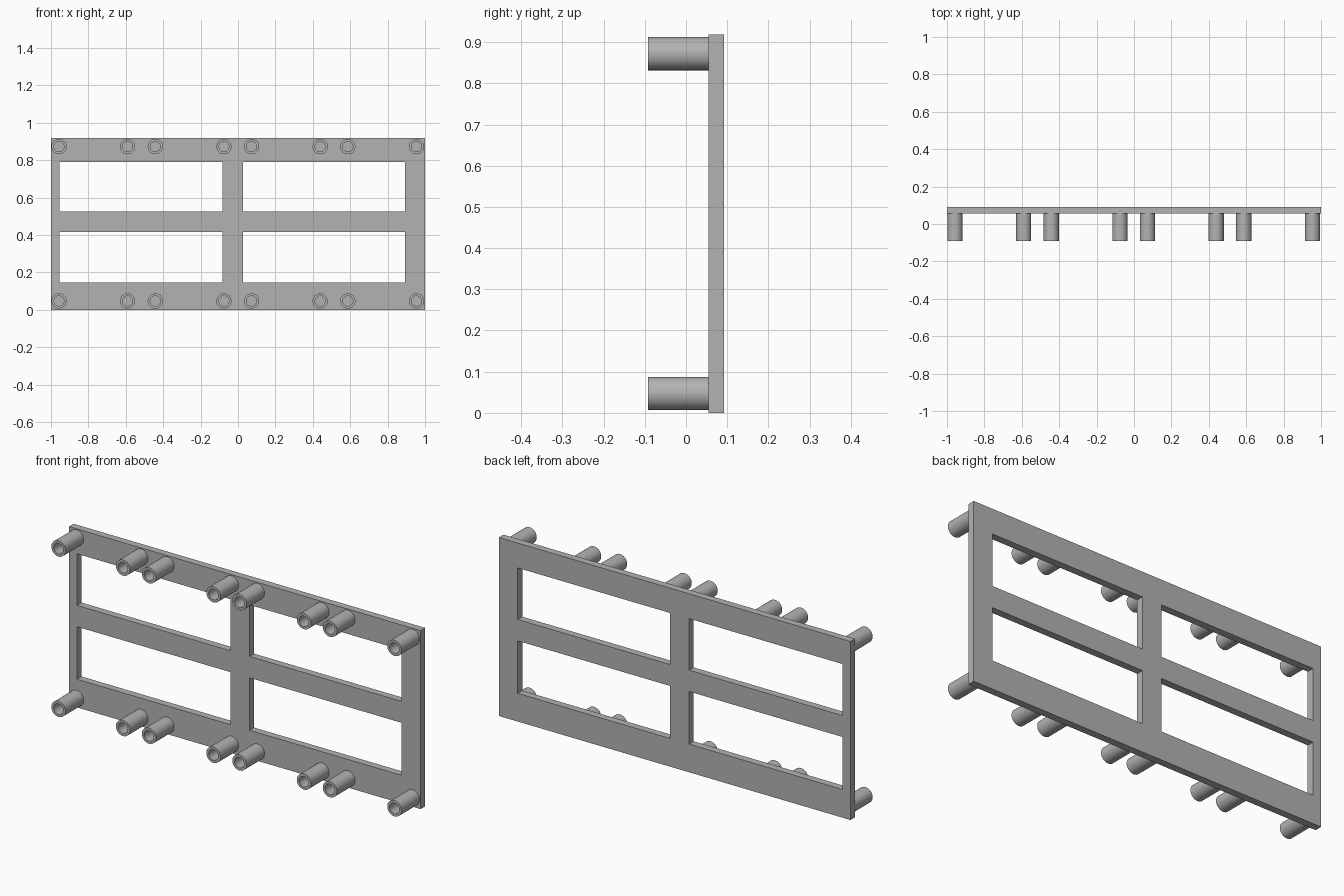
import bpy, bmesh, math
from mathutils import Vector, Matrix

cube = bpy.data.objects.get("Cube")
if cube:
    bpy.data.objects.remove(cube, do_unlink=True)

GREY = (0.45, 0.45, 0.45, 1)
grey = bpy.data.materials.new("plain grey")
grey.use_nodes = True
grey.diffuse_color = GREY
grey.node_tree.nodes["Principled BSDF"].inputs["Base Color"].default_value = GREY

FRONT, PLATE, BACK = -0.092, 0.055, 0.092   # depth of peg tips, plate front, plate back


def add_object(name, bm):
    bmesh.ops.recalc_face_normals(bm, faces=bm.faces[:])
    mesh = bpy.data.meshes.new(name)
    bm.to_mesh(mesh)
    bm.free()
    mesh.materials.append(grey)
    obj = bpy.data.objects.new(name, mesh)
    bpy.context.collection.objects.link(obj)
    return obj


# Frame plate: a grid of cells with the four windows left out, then thickened
xs = [-1, -0.954, -0.082, 0.028, 0.893, 1]
zs = [0, 0.145, 0.415, 0.525, 0.79, 0.918]
bm = bmesh.new()
grid = [[bm.verts.new((x, PLATE, z)) for z in zs] for x in xs]
for i in range(len(xs) - 1):
    for j in range(len(zs) - 1):
        if not (i % 2 and j % 2):
            bm.faces.new((grid[i][j], grid[i + 1][j], grid[i + 1][j + 1], grid[i][j + 1]))
ext = bmesh.ops.extrude_face_region(bm, geom=bm.faces[:], use_keep_orig=True)
moved = [g for g in ext["geom"] if isinstance(g, bmesh.types.BMVert)]
bmesh.ops.translate(bm, verts=moved, vec=(0, BACK - PLATE, 0))
add_object("frame_plate", bm)

# Hollow pegs: one tube profile spun round, shared by every position
OUTER, INNER = 0.0405, 0.027
bm = bmesh.new()
profile = [(INNER, PLATE), (INNER, FRONT), (OUTER, FRONT), (OUTER, PLATE)]
verts = [bm.verts.new((r, y, 0)) for r, y in profile]
edges = [bm.edges.new(pair) for pair in zip(verts, verts[1:])]
bmesh.ops.spin(bm, geom=verts + edges, cent=(0, 0, 0), axis=(0, 1, 0),
               angle=math.tau, steps=48, use_duplicate=False)
bmesh.ops.remove_doubles(bm, verts=bm.verts[:], dist=0.0001)
first = add_object("peg", bm)
bpy.context.view_layer.objects.active = first
first.select_set(True)
bpy.ops.object.shade_smooth_by_angle(angle=math.radians(30))

# Two pegs per panel, four panels, along the bottom and top rails
for row, z in (("bottom", 0.047), ("top", 0.872)):
    for panel in range(4):
        for side, offset in (("right", 0), ("left", 0.367)):
            x = -0.957 + panel * 0.5147 + offset
            peg = bpy.data.objects.new(f"{row}_peg_{panel + 1}_{side}", first.data)
            peg.location = (x, 0, z)
            bpy.context.collection.objects.link(peg)
bpy.data.objects.remove(first)
